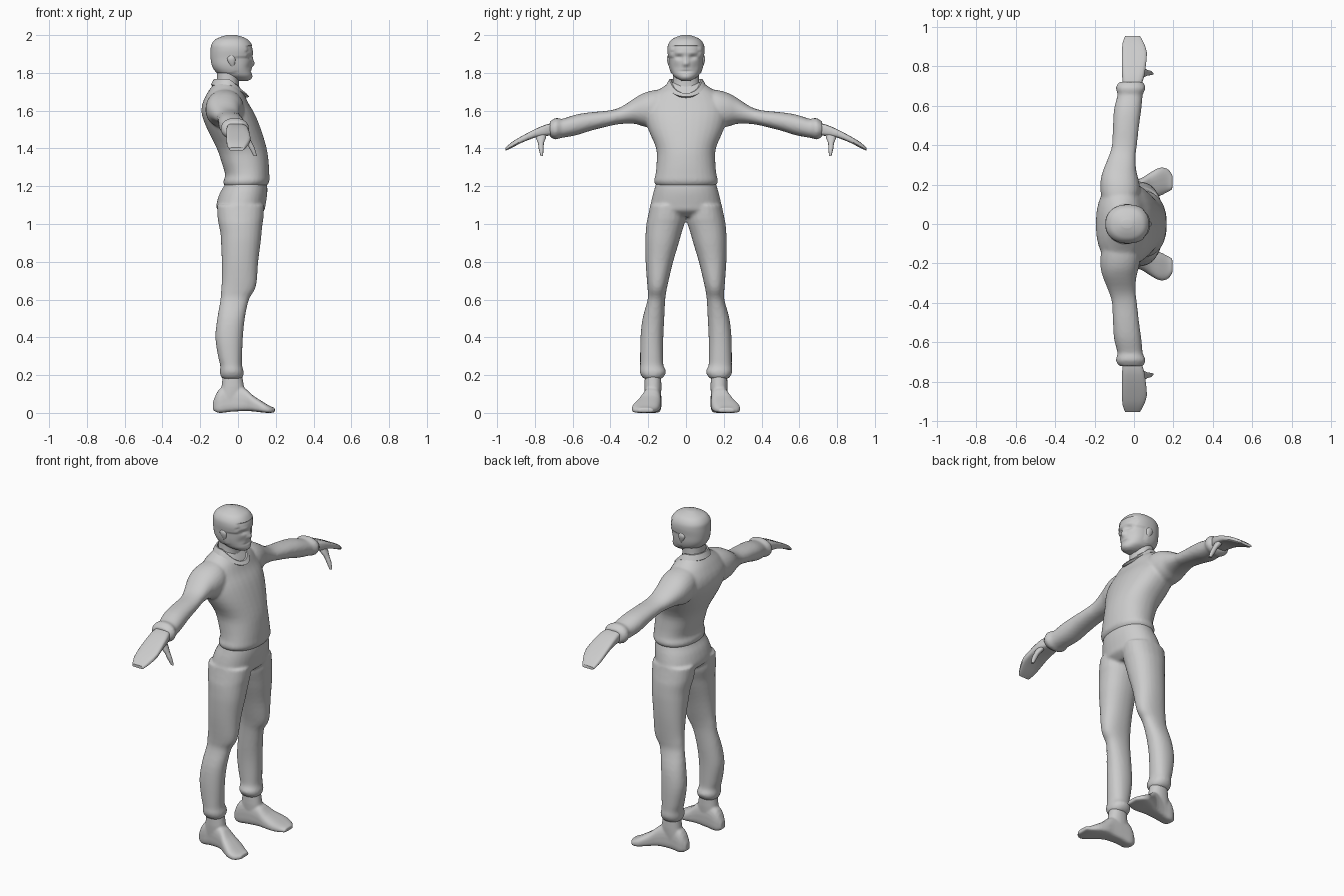
import bpy, bmesh, math


def smooth_rows(rows, sub):
    """Catmull-Rom in-betweens for a table of cross-sections."""
    out = []
    for i in range(len(rows) - 1):
        a, b, c, d = rows[max(i - 1, 0)], rows[i], rows[i + 1], rows[min(i + 2, len(rows) - 1)]
        for s in range(sub):
            t = s / sub
            out.append([0.5 * (2 * q + (r - p) * t + (2 * p - 5 * q + 4 * r - w) * t * t
                               + (3 * q - p - 3 * r + w) * t ** 3)
                        for p, q, r, w in zip(a, b, c, d)])
    return out + [rows[-1]]


def loft(bm, axis, rows, n=24, e=2.2, sub=3, skew=1.0, sides=(1,)):
    """Skin rows of (position, lo, hi, lo, hi) along an axis; sides=(1, -1) mirrors in y."""
    u, v = [k for k in range(3) if k != axis]
    for side in sides:
        rings = []
        for pos, u0, u1, v0, v1 in smooth_rows(rows, sub):
            ring = []
            for i in range(n):
                a = 2 * math.pi * (i + 0.5) / n
                c, s = (math.copysign(abs(f) ** (2 / e), f) for f in (math.cos(a), math.sin(a)))
                p = [0, 0, 0]
                p[axis] = pos
                p[u] = u0 + (u1 - u0) * (1 + c) / 2
                p[v] = v0 + (v1 - v0) * ((1 + s) / 2) ** skew
                p[1] *= side
                ring.append(bm.verts.new(p))
            rings.append(ring)
        for r, q in zip(rings, rings[1:]):
            for i in range(n):
                j = (i + 1) % n
                bm.faces.new((r[i], r[j], q[j], q[i]))
        bm.faces.new(rings[0])
        bm.faces.new(rings[-1])


def finish(bm, name, voxel=0, relax=4, angle=60):
    bmesh.ops.recalc_face_normals(bm, faces=bm.faces)
    me = bpy.data.meshes.new(name)
    bm.to_mesh(me)
    bm.free()
    ob = bpy.data.objects.new(name, me)
    bpy.context.collection.objects.link(ob)
    bpy.ops.object.select_all(action='DESELECT')
    ob.select_set(True)
    bpy.context.view_layer.objects.active = ob
    if voxel:
        m = ob.modifiers.new("Blend", 'REMESH')
        m.mode = 'VOXEL'
        m.voxel_size = voxel
        m.use_smooth_shade = True
        s = ob.modifiers.new("Relax", 'SMOOTH')
        s.factor, s.iterations = 0.5, relax
    else:
        bpy.ops.object.shade_smooth_by_angle(angle=math.radians(angle))
    return ob


def sym(rows):
    return [(z, x0, x1, -h, h) for z, x0, x1, h in rows]


BOTH = (1, -1)

# Sweater: torso and sleeves
bm = bmesh.new()
loft(bm, 2, sym([
    (1.20, -.072, .150, .155), (1.225, -.078, .166, .170), (1.26, -.068, .166, .162),
    (1.32, -.085, .163, .156), (1.40, -.112, .152, .158), (1.50, -.162, .122, .200),
    (1.58, -.192, .090, .222), (1.64, -.188, .055, .215), (1.69, -.165, .032, .175),
    (1.72, -.145, .012, .130), (1.75, -.120, -.010, .085)]), n=32)
loft(bm, 1, [
    (.08, -.15, .00, 1.54, 1.715), (.16, -.17, .03, 1.51, 1.71), (.22, -.170, .025, 1.515, 1.695),
    (.27, -.158, .012, 1.53, 1.668), (.34, -.130, .008, 1.53, 1.622), (.40, -.112, .015, 1.52, 1.602),
    (.50, -.107, .026, 1.495, 1.592), (.58, -.102, .037, 1.47, 1.58), (.65, -.085, .044, 1.457, 1.558),
    (.665, -.085, .048, 1.455, 1.558), (.69, -.092, .06, 1.447, 1.562), (.71, -.085, .052, 1.455, 1.55),
    (.722, -.07, .045, 1.462, 1.543)], sides=BOTH)
finish(bm, "sweater", 0.009)

# Trousers: hips and legs
bm = bmesh.new()
loft(bm, 2, sym([
    (1.04, -.06, .10, .15), (1.07, -.105, .138, .19), (1.10, -.115, .146, .188),
    (1.16, -.098, .155, .175), (1.20, -.075, .155, .163), (1.23, -.065, .15, .155)]), n=32)
loft(bm, 2, [
    (1.10, -.112, .138, .004, .19), (1.03, -.108, .135, .004, .204), (1.0, -.103, .13, .008, .21),
    (.95, -.093, .125, .024, .214), (.90, -.09, .12, .038, .216), (.80, -.086, .107, .068, .214),
    (.70, -.086, .10, .092, .207), (.65, -.09, .088, .103, .203), (.60, -.093, .058, .11, .203),
    (.50, -.11, .036, .115, .23), (.40, -.12, .026, .12, .241), (.30, -.106, .022, .121, .243),
    (.25, -.094, .022, .119, .243), (.22, -.096, .03, .105, .246), (.195, -.092, .028, .115, .236),
    (.18, -.08, .018, .13, .222)], sides=BOTH)
finish(bm, "trousers", 0.009)

# Feet with ankles
bm = bmesh.new()
loft(bm, 2, [(.24, -.08, .015, .135, .215), (.14, -.087, .032, .13, .22), (.05, -.11, .05, .135, .215)],
     sides=BOTH)
loft(bm, 0, [
    (-.132, .15, .19, .015, .06), (-.10, .132, .212, 0, .125), (-.04, .13, .216, .006, .155),
    (.03, .132, .23, .01, .135), (.08, .132, .26, .008, .092), (.13, .142, .286, .002, .06),
    (.17, .162, .28, 0, .036), (.195, .175, .25, .004, .026)], e=2.8, skew=1.4, sides=BOTH)
finish(bm, "feet", 0.006, 2)

# Mitten-like hands and thumbs
bm = bmesh.new()
loft(bm, 1, [
    (.69, -.055, .03, 1.475, 1.535), (.74, -.06, .05, 1.465, 1.527), (.80, -.062, .06, 1.457, 1.502),
    (.87, -.062, .066, 1.43, 1.465), (.92, -.058, .05, 1.404, 1.435), (.955, -.045, .03, 1.388, 1.405)],
     n=16, e=4, sub=2, sides=BOTH)
finish(bm, "hands", angle=45)
bm = bmesh.new()
loft(bm, 2, [
    (1.49, .0, .04, .735, .80), (1.455, .025, .062, .742, .795), (1.43, .045, .075, .752, .784),
    (1.40, .06, .09, .754, .78), (1.36, .083, .10, .757, .77)], n=10, sub=2, sides=BOTH)
finish(bm, "thumbs")

# Neck
bm = bmesh.new()
loft(bm, 2, sym([(1.66, -.115, .01, .075), (1.72, -.115, .006, .074), (1.76, -.113, .005, .07),
                 (1.81, -.11, .01, .07)]))
finish(bm, "neck")

# Head with sculpted face and raised hairline
bm = bmesh.new()
loft(bm, 2, sym([
    (1.758, -.01, .052, .022), (1.767, -.04, .067, .042), (1.785, -.09, .073, .066),
    (1.81, -.118, .072, .079), (1.84, -.134, .073, .086), (1.88, -.14, .076, .089),
    (1.92, -.14, .078, .093), (1.95, -.136, .068, .089), (1.975, -.118, .05, .073),
    (1.99, -.09, .022, .048), (2.0, -.06, -.01, .02)]), n=56, e=2.25, sub=6)
FACE = [  # y, z, spread y, spread z, push
    (.036, 1.883, .019, .011, -.013), (.034, 1.906, .026, .009, .004),
    (0, 1.848, .013, .014, .018), (0, 1.87, .009, .02, .009),
    (0, 1.808, .028, .005, -.006), (0, 1.778, .024, .012, .004), (.05, 1.83, .018, .02, -.004)]
for v in bm.verts:
    x, y, z = v.co
    hairline = 1.945 if x > .045 else 1.885 if x > -.015 else 1.80
    if z > hairline:
        v.co.x = -.035 + (x + .035) * 1.05
        v.co.y *= 1.06
    elif x > .02:
        v.co.x += sum(d * math.exp(-((abs(y) - fy) / sy) ** 2 - ((z - fz) / sz) ** 2)
                      for fy, fz, sy, sz, d in FACE)
finish(bm, "head")

# Ears
bm = bmesh.new()
loft(bm, 2, [(1.833, -.035, -.022, .08, .09), (1.85, -.048, -.016, .08, .097),
             (1.875, -.058, -.014, .082, .102), (1.892, -.045, -.025, .084, .097)], n=12, sides=BOTH)
finish(bm, "ears")

# Shirt collar: folded band dipping to a V at the front
bm = bmesh.new()
N, rings = 40, []
for grow, drop in ((-.006, .03), (.0, .0), (.008, .0), (.024, .03), (.012, .04)):
    ring = []
    for i in range(N):
        a = 2 * math.pi * i / N
        f = max(0, math.cos(a))
        r = .068 + grow + .02 * f ** 3
        ring.append(bm.verts.new((-.052 + r * math.cos(a), (r + .012) * math.sin(a),
                                  1.767 - .075 * f ** 1.5 - drop * (1 - .4 * f))))
    rings.append(ring)
for r, q in zip(rings, rings[1:] + rings[:1]):
    for i in range(N):
        j = (i + 1) % N
        bm.faces.new((r[i], r[j], q[j], q[i]))
finish(bm, "collar", angle=40)
